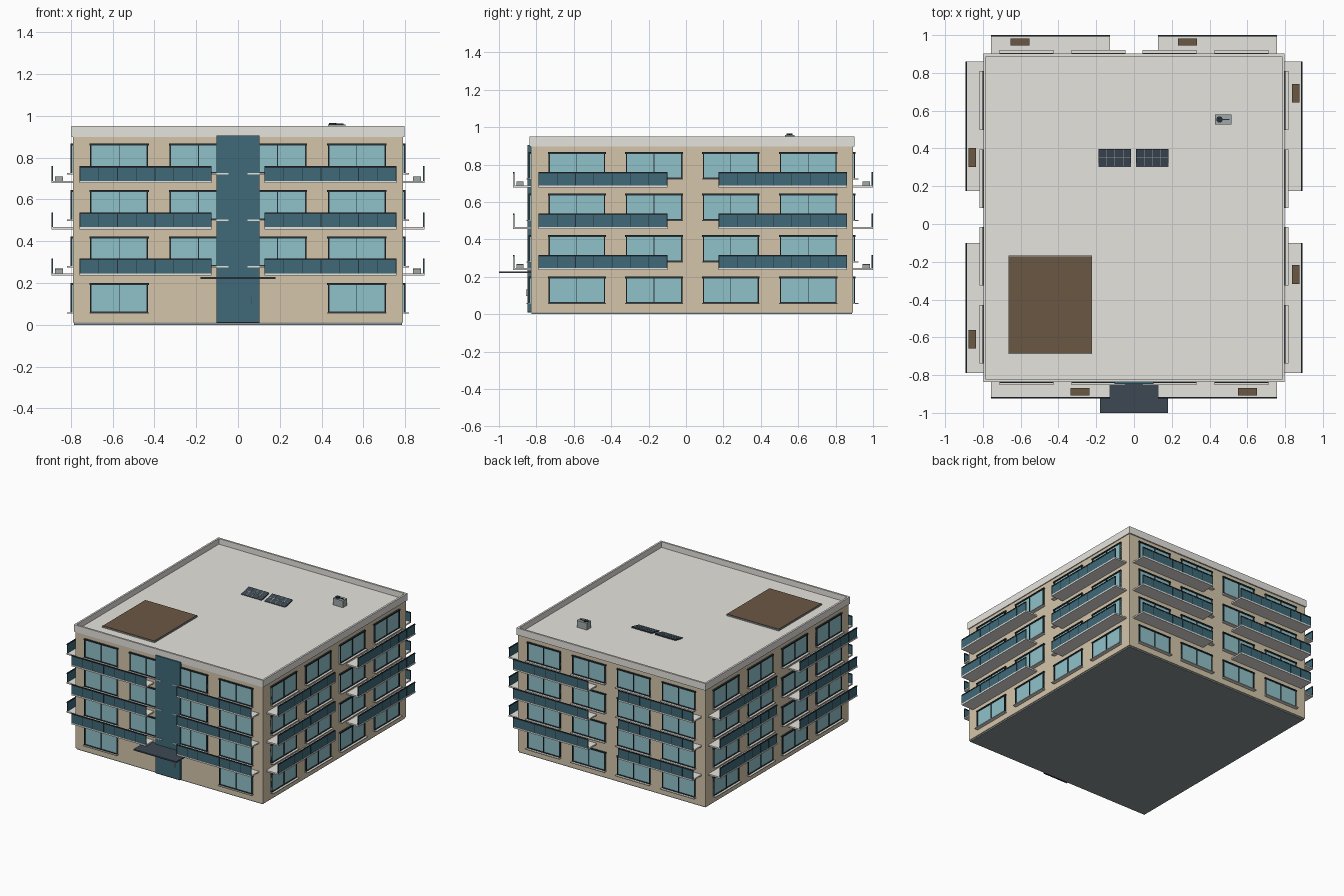
import bpy, bmesh, math
from mathutils import Matrix

if "Cube" in bpy.data.objects:
    bpy.data.objects.remove(bpy.data.objects["Cube"])

def mat(name, r, g, b):
    m = bpy.data.materials.new(name)
    lin = [((c / 255 + 0.055) / 1.055) ** 2.4 for c in (r, g, b)]
    m.diffuse_color = (*lin, 1)
    m.use_nodes = True
    m.node_tree.nodes["Principled BSDF"].inputs["Base Color"].default_value = m.diffuse_color
    return m

WALL = mat("tan_wall", 212, 197, 170)
CONC = mat("pale_concrete", 230, 228, 222)
GLASS = mat("window_glass", 144, 194, 202)
TEAL = mat("teal_panel", 62, 106, 120)
FRAME = mat("dark_frame", 38, 48, 54)
BROWN = mat("brown_deck", 106, 87, 68)
BASE = mat("base_grey", 138, 146, 146)
SLATE = mat("slate_canopy", 61, 73, 84)
METAL = mat("grey_metal", 160, 169, 171)

parts = {}

def box(name, material, x0, x1, y0, y1, z0, z1):
    """Add a box to the named part."""
    bm = parts.setdefault(name, (bmesh.new(), material))[0]
    m = Matrix.Translation(((x0 + x1) / 2, (y0 + y1) / 2, (z0 + z1) / 2)) \
        @ Matrix.Diagonal((abs(x1 - x0), abs(y1 - y0), abs(z1 - z0), 1))
    return bmesh.ops.create_cube(bm, size=1, matrix=m)["verts"]

WX, WF, WB = 0.79, -0.83, 0.893

def side_box(side, name, material, u0, u1, n0, n1, z0, z1):
    """Box on a facade: u runs along the wall, n points outwards."""
    name = side + "_" + name
    if side == "front":
        box(name, material, u0, u1, WF - n0, WF - n1, z0, z1)
    elif side == "back":
        box(name, material, u0, u1, WB + n0, WB + n1, z0, z1)
    elif side == "right":
        box(name, material, WX + n0, WX + n1, u0, u1, z0, z1)
    else:
        box(name, material, -WX - n0, -WX - n1, u0, u1, z0, z1)

def window(side, u0, u1, z0, z1, sill):
    t = 0.007
    side_box(side, "window_glass", GLASS, u0, u1, -0.01, 0.005, z0, z1)
    um = (u0 + u1) / 2
    for a, b in ((u0, u0 + t), (um - t / 4, um + t / 4), (u1 - t, u1)):
        side_box(side, "window_frames", FRAME, a, b, 0, 0.011, z0, z1)
    side_box(side, "window_frames", FRAME, u0, u1, 0, 0.011, z0, z0 + t)
    side_box(side, "window_frames", FRAME, u0 - 0.004, u1 + 0.004, 0, 0.012, z1 - t, z1 + 0.002)
    side_box(side, "window_sills", CONC, u0 - 0.004, u1 + 0.004, 0, sill, z0 - 0.004, z0 + 0.002)

def balcony(side, u0, u1, depth, z):
    side_box(side, "balcony_slabs", CONC, u0, u1, 0, depth, z - 0.011, z)
    side_box(side, "balcony_panels", TEAL, u0, u1, depth - 0.006, depth - 0.002, z, z + 0.066)
    side_box(side, "balcony_handrails", FRAME, u0, u1, depth - 0.008, depth, z + 0.063, z + 0.071)
    for i in range(8):
        u = u0 + 0.0015 + (u1 - u0 - 0.003) * i / 7
        side_box(side, "balcony_posts", FRAME, u - 0.0015, u + 0.0015, depth - 0.007, depth - 0.001, z, z + 0.066)

def planter(side, u, depth, z):
    n0, n1 = depth - 0.055, depth - 0.017
    side_box(side, "planters", METAL, u - 0.05, u + 0.05, n0, n1, z, z + 0.018)
    side_box(side, "planter_soil", BROWN, u - 0.05, u + 0.05, n0, n1, z + 0.018, z + 0.022)

# Body, base and roof slab
box("base", BASE, -0.785, 0.785, WF + 0.005, WB - 0.005, 0, 0.012)
box("walls", WALL, -WX, WX, WF, WB, 0.01, 0.9)
PX, PF, PB, T = 0.797, -0.837, 0.902, 0.014
box("roof_slab", CONC, -PX + 0.002, PX - 0.002, PF + 0.002, PB - 0.002, 0.897, 0.907)

# Parapet round the roof
for s in (-1, 1):
    box("parapet", CONC, s * PX, s * (PX - T), PF, PB, 0.897, 0.95)
box("parapet", CONC, -PX + T, PX - T, PF, PF + T, 0.897, 0.95)
box("parapet", CONC, -PX + T, PX - T, PB - T, PB, 0.897, 0.95)

# Facades: window spans, balcony spans, balcony depth, sill depth, planter places
END_WIN = [(-0.707, -0.43), (-0.327, -0.05), (0.05, 0.327), (0.43, 0.707)]
SIDE_WIN = [(-0.735, -0.432), (-0.322, -0.02), (0.09, 0.39), (0.502, 0.805)]
END_BAL = [(-0.757, -0.127), (0.127, 0.757)]
SIDE_BAL = [(-0.788, -0.1), (0.175, 0.86)]
facades = {
    "front": (END_WIN, END_BAL, 0.094, 0.022, (-0.285, 0.6)),
    "back": (END_WIN, END_BAL, 0.107, 0.028, (-0.604, 0.284)),
    "right": (SIDE_WIN, SIDE_BAL, 0.102, 0.028, (-0.268, 0.692)),
    "left": (SIDE_WIN, SIDE_BAL, 0.102, 0.028, (-0.61, 0.352)),
}
for side, (wins, bals, depth, sill, pots) in facades.items():
    for floor in range(4):
        z = 0.057 + 0.222 * floor
        for i, (a, b) in enumerate(wins):
            if side == "front" and floor == 0 and i in (1, 2):
                continue
            window(side, a, b, z, z + 0.141, sill)
        if floor:
            zb = 0.246 + 0.221 * (floor - 1)
            for a, b in bals:
                balcony(side, a, b, depth, zb)
            if floor != 2:
                for u in pots:
                    planter(side, u, depth, zb)

# Entrance core, door handle and canopy
box("entrance_core", TEAL, -0.104, 0.104, -0.847, WF + 0.01, 0.014, 0.905)
box("entrance_step", FRAME, -0.104, 0.104, -0.847, WF, 0.008, 0.014)
box("door_handle", CONC, 0.061, 0.065, -0.856, -0.846, 0.098, 0.132)
box("entrance_canopy", SLATE, -0.18, 0.18, -1.0, WF, 0.219, 0.229)

# Roof terrace
box("terrace_border", METAL, -0.664, -0.222, -0.687, -0.168, 0.905, 0.915)
box("terrace_deck", BROWN, -0.661, -0.225, -0.684, -0.171, 0.915, 0.919)

# Solar panels, tilted on the roof, with pale cell lines
def tilt(verts):
    for v in verts:
        v.co.z += (v.co.y - 0.35) * 0.22 - 0.01

for x0 in (-0.187, 0.011):
    x1 = x0 + 0.172
    tilt(box("solar_panels", SLATE, x0, x1, 0.303, 0.397, 0.922, 0.931))
    for i in range(1, 4):
        x = x0 + 0.172 * i / 4
        tilt(box("solar_lines", METAL, x - 0.0015, x + 0.0015, 0.306, 0.394, 0.93, 0.932))
    tilt(box("solar_lines", METAL, x0 + 0.003, x1 - 0.003, 0.3485, 0.3515, 0.93, 0.932))

# Roof air unit with a fan disc and a pipe
box("air_unit", METAL, 0.43, 0.515, 0.528, 0.579, 0.905, 0.959)
box("air_unit_pipe", FRAME, 0.455, 0.505, 0.55, 0.557, 0.957, 0.963)
fan = parts.setdefault("air_unit_fan", (bmesh.new(), FRAME))[0]
bmesh.ops.create_cone(fan, cap_ends=True, segments=16, radius1=0.017, radius2=0.017, depth=0.008,
                      matrix=Matrix.Translation((0.453, 0.5535, 0.961)))

# Turn every part into an object
for name, (bm, material) in parts.items():
    bmesh.ops.recalc_face_normals(bm, faces=bm.faces)
    me = bpy.data.meshes.new(name)
    bm.to_mesh(me)
    bm.free()
    me.materials.append(material)
    bpy.context.collection.objects.link(bpy.data.objects.new(name, me))
